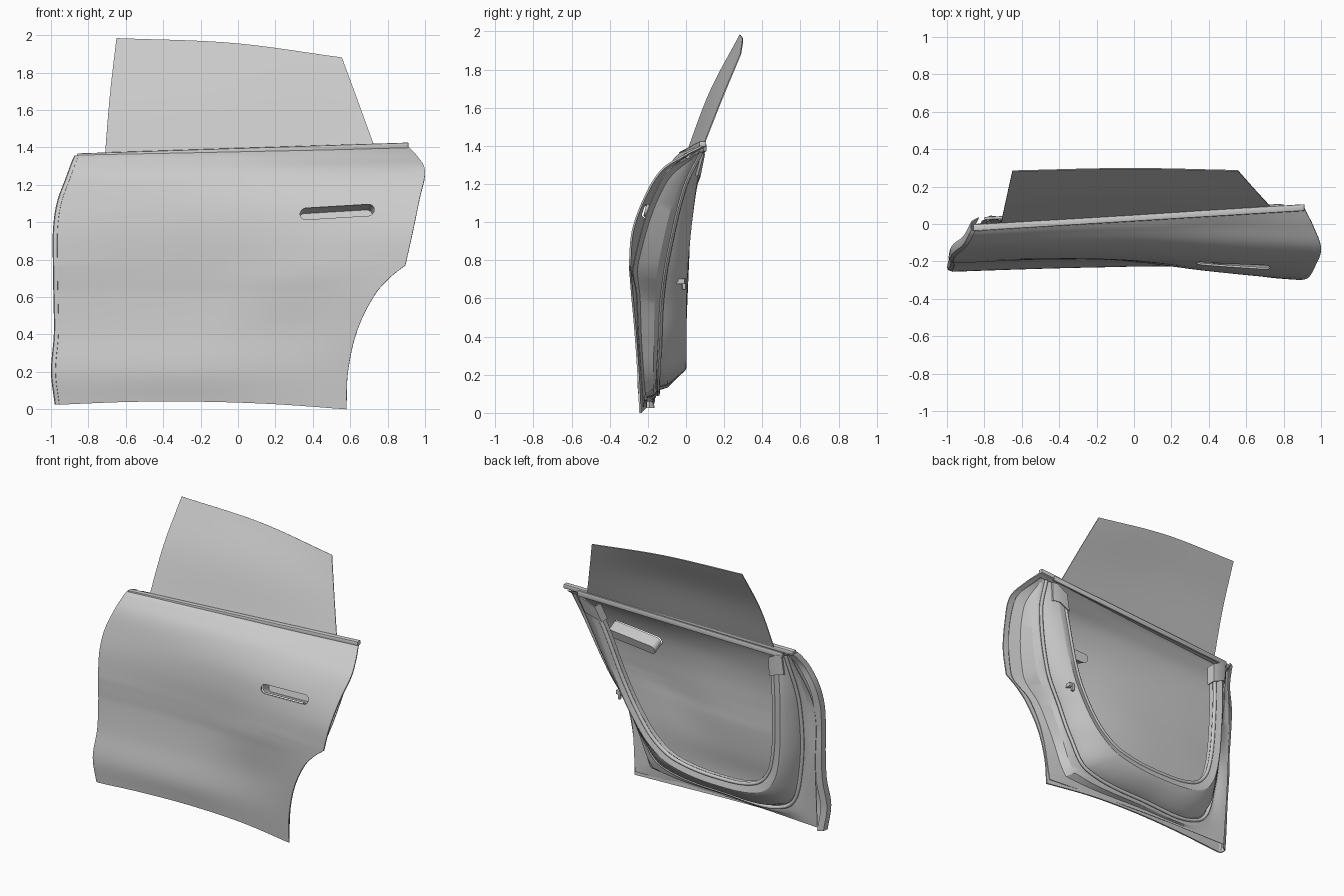
import bpy, bmesh, math
from mathutils import Vector

if "Cube" in bpy.data.objects:
    bpy.data.objects.remove(bpy.data.objects["Cube"])

V = Vector


def curve(pts, n=6, corners=()):
    """Smooth curve through points, split sharply at the given corner indices."""
    pts = [V(p) for p in pts]
    if corners:
        ids, out = [0, *corners, len(pts) - 1], []
        for a, b in zip(ids, ids[1:]):
            out += curve(pts[a:b + 1], n)[1 if out else 0:]
        return out
    last, out = len(pts) - 1, []
    tan = [(pts[min(i + 1, last)] - pts[max(i - 1, 0)]).normalized() for i in range(last + 1)]
    for i in range(last):
        p, q = pts[i], pts[i + 1]
        d = (q - p).length
        for k in range(n):
            t = k / n
            out.append(p * (2*t**3 - 3*t**2 + 1) + tan[i] * (d * (t**3 - 2*t**2 + t))
                       + q * (3*t**2 - 2*t**3) + tan[i + 1] * (d * (t**3 - t**2)))
    return out + [pts[-1]]


def make(name, verts, faces, thick=0.0):
    me = bpy.data.meshes.new(name)
    me.from_pydata([tuple(v) for v in verts], [], faces)
    bm = bmesh.new()
    bm.from_mesh(me)
    bmesh.ops.recalc_face_normals(bm, faces=bm.faces)
    bm.to_mesh(me)
    bm.free()
    ob = bpy.data.objects.new(name, me)
    bpy.context.collection.objects.link(ob)
    if thick:
        m = ob.modifiers.new("thickness", 'SOLIDIFY')
        m.thickness, m.offset = thick, 0
    return ob


def loft(name, rails, thick=0.0):
    n = len(rails[0])
    faces = [(r*n + i, r*n + i + 1, r*n + n + i + 1, r*n + n + i)
             for r in range(len(rails) - 1) for i in range(n - 1)]
    return make(name, [p for r in rails for p in r], faces, thick)


def finish(ob, angle=35):
    bpy.ops.object.select_all(action='DESELECT')
    ob.select_set(True)
    bpy.context.view_layer.objects.active = ob
    for m in list(ob.modifiers):
        bpy.ops.object.modifier_apply(modifier=m.name)
    bpy.ops.object.shade_smooth_by_angle(angle=math.radians(angle))


def bar(name, a, b, w, h, bevel=0.006):
    """Rectangular bar from a to b, w deep in y and h tall in z."""
    vs = [V(p) + V((0, sy*w/2, sz*h/2)) for p in (a, b)
          for sy, sz in ((-1, -1), (1, -1), (1, 1), (-1, 1))]
    fs = [(0, 1, 2, 3), (4, 5, 6, 7)] + [(i, (i+1) % 4, (i+1) % 4 + 4, i + 4) for i in range(4)]
    ob = make(name, vs, fs)
    m = ob.modifiers.new("round", 'BEVEL')
    m.width, m.segments = bevel, 2
    finish(ob)


def tube(name, pts, r):
    """Round bead swept along a path."""
    rings = []
    for i, p in enumerate(pts):
        t = (pts[min(i+1, len(pts)-1)] - pts[max(i-1, 0)]).normalized()
        s = t.cross(V((0, 1, 0))).normalized()
        u = s.cross(t)
        rings.append([p + (s*math.cos(k*math.pi/4) + u*math.sin(k*math.pi/4)) * r for k in range(9)])
    finish(loft(name, rings), 60)


# Outer skin: rows of zL, xL, zR, xR and five y depths from front to rear
rows = [(.025, -.955, 0, .58, -.238, -.222, -.21, -.212, -.24),
        (.2, -.975, .2, .588, -.25, -.237, -.227, -.223, -.25),
        (.4, -.96, .42, .637, -.22, -.205, -.2, -.215, -.265),
        (.6, -.962, .61, .73, -.205, -.187, -.187, -.23, -.282),
        (.69, -.964, .70, .808, -.205, -.186, -.19, -.243, -.289),
        (.77, -.965, .77, .895, -.205, -.186, -.192, -.25, -.295),
        (.95, -.965, .95, .935, -.188, -.178, -.188, -.235, -.28),
        (1.1, -.945, 1.12, .97, -.157, -.153, -.163, -.195, -.22),
        (1.24, -.895, 1.27, 1.0, -.117, -.106, -.1, -.11, -.13),
        (1.33, -.862, 1.35, .958, -.06, -.038, -.022, -.005, -.01),
        (1.355, -.85, 1.40, .91, -.035, -.005, .025, .055, .085)]
grid = []
for r in curve(rows, 6, (5,)):
    zl, xl, zr, xr = r[:4]
    low = max(0, 1 - zl / .22) * .032
    grid.append(curve([(xl + (xr - xl)*u, r[4 + k], zl + (zr - zl)*u + low*4*u*(1 - u))
                       for k, u in enumerate((0, .25, .5, .75, 1))], 10))
skin = loft("outer_skin", grid, .01)

# Handle slot cut through the skin
slot = []
for k in range(24):
    a = 2*math.pi*k/24 + math.pi/24
    sx, px, pz = (.165 if math.cos(a) > 0 else -.165), .033*math.cos(a), .031*math.sin(a)
    slot.append(V((.53 + sx + px, -.203 - .06*(sx + px), 1.055 + pz + .06*(sx + px))))
ring = [tuple((k, (k+1) % 24, (k+1) % 24 + 24, k + 24)) for k in range(24)]
caps = [tuple(range(24)), tuple(range(24, 48))]
cutter = make("slot_cutter", [p + V((0, d, 0)) for d in (-.1, .1) for p in slot], ring + caps)
cutter.hide_render = True
m = skin.modifiers.new("slot", 'BOOLEAN')
m.operation, m.object, m.solver = 'DIFFERENCE', cutter, 'EXACT'
finish(skin)
bpy.data.objects.remove(cutter)

# Handle pocket, running inward and down from the slot; rim follows the skin slope
rim = [p + V((0, .3*(p.z - 1.055 - .06*(p.x - .53)), 0)) for p in slot]
pocket = make("handle_pocket", rim + [p + V((-.01, .085, -.03)) for p in rim], ring + caps[1:])
finish(pocket)

# Front hem folding back from the skin's leading edge
lead = [r[0] for r in grid]
hem = [[p + V(o) for p in lead] for o in
       ((0, 0, 0), (-.018, .006, 0), (-.022, .018, 0), (-.016, .05, 0), (.02, .07, 0))]
finish(loft("front_hem", hem, .006))

# Inner frame: U-shaped rails lofted from the hem to the opening
edge = [(.90, .075, 1.37), (.97, -.12, 1.24), (.87, -.275, .785), (.715, -.26, .62),
        (.615, -.25, .40), (.565, -.225, .03), (-.2, -.2, .06), (-.94, -.167, .05),
        (-.945, -.135, .5), (-.945, -.118, .95), (-.835, .0, 1.335)]
step = [(.86, .07, 1.37), (.84, -.02, 1.18), (.71, -.11, .8), (.58, -.14, .58),
        (.47, -.15, .36), (.32, -.16, .16), (-.2, -.16, .10), (-.72, -.16, .13),
        (-.84, -.15, .45), (-.86, -.10, .95), (-.81, .0, 1.335)]
crest = [(.76, .085, 1.36), (.69, .05, 1.17), (.56, .01, .8), (.44, 0, .57),
         (.30, 0, .39), (.12, 0, .28), (-.25, 0, .235), (-.60, 0, .28),
         (-.73, 0, .45), (-.77, .02, .95), (-.76, .03, 1.335)]
A, B, E = curve(edge, 8, (5, 7)), curve(step, 8), curve(crest, 8)


def mix(P, Q, t, y):
    """Blend two rails in x and z by t and in depth by y."""
    return [V((p.x + (q.x - p.x)*t, p.y + (q.y - p.y)*y, p.z + (q.z - p.z)*t)) for p, q in zip(P, Q)]


mid = [V((-.08, 0, .85))] * len(E)
F = [V((p.x, e.y - .012, min(p.z, 1.34))) for p, e in zip(mix(E, mid, .085, 0), E)]
G = [p + V((0, -.05, 0)) for p in F]
flank = mix(B, E, .7, .75)
finish(loft("inner_frame", [A, mix(A, B, .55, .15), mix(A, B, .75, .8), B, mix(B, E, .22, .04),
                            mix(B, E, .34, .4), flank, mix(B, E, .93, .97), E, F, G], .005), 30)

# Weather seals around the frame
tube("outer_seal", [p + V((0, .008, 0)) for p in mix(B, E, .12, .02)], .013)
tube("opening_seal", F, .013)

# Corner caps wrapping the tops of the frame posts
for name, s in (("rear_corner_cap", slice(0, 6)), ("front_corner_cap", slice(-4, None))):
    shell = [[p + V((ox * (1 if p.x > 0 else -1), oy, 0)) for p in rail[s]] for rail, ox, oy in
             ((flank, .012, .0), (flank, .012, .01), (E, .006, .011), (F, -.015, .014), (G, -.015, 0))]
    finish(loft(name, shell, .008), 40)

# Belt mouldings
bar("outer_belt_trim", (-.86, -.02, 1.352), (.912, .088, 1.41), .036, .032)
bar("inner_belt_trim", (-.80, .03, 1.335), (.80, .1, 1.39), .016, .04)

# Door latch on the rear flank
bar("latch", (.51, -.04, .69), (.57, -.04, .69), .07, .03)
bar("latch_pin", (.53, -.01, .675), (.55, -.01, .675), .02, .06)

# Window glass, curved inward toward the roof
bottom = curve([(-.712, .0, 1.35), (0, .045, 1.38), (.727, .095, 1.41)], 12)
middle = curve([(-.685, .125, 1.68), (-.02, .157, 1.69), (.64, .19, 1.65)], 12)
top = curve([(-.65, .284, 1.983), (-.03, .297, 1.957), (.555, .286, 1.88)], 12)
cols = [curve([b, c, t], 8) for b, c, t in zip(bottom, middle, top)]
finish(loft("window_glass", cols, .006))
